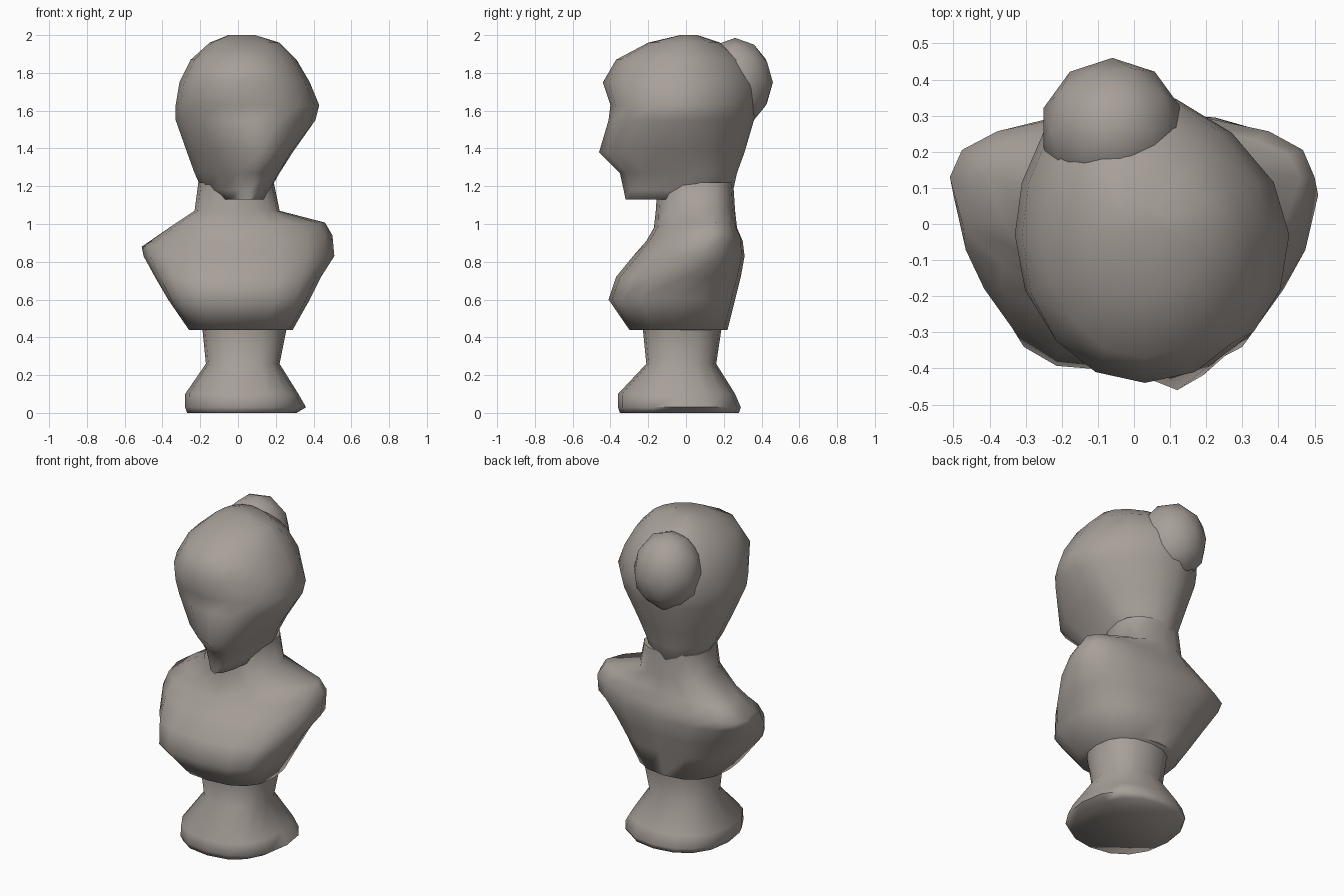
import bpy, bmesh, math

stone = bpy.data.materials.new("warm grey stone")
stone.diffuse_color = (0.39, 0.35, 0.32, 1)
SIDES = 16


def finish(name, bm):
    bmesh.ops.recalc_face_normals(bm, faces=bm.faces)
    for f in bm.faces:
        f.smooth = True
    me = bpy.data.meshes.new(name)
    bm.to_mesh(me)
    bm.free()
    me.materials.append(stone)
    ob = bpy.data.objects.new(name, me)
    bpy.context.collection.objects.link(ob)
    bpy.context.view_layer.objects.active = ob
    ob.select_set(True)
    bpy.ops.object.shade_smooth_by_angle(angle=math.radians(75))
    ob.select_set(False)
    return ob


def loft(name, rows, back_x=0.0, back_p=0.85):
    """Rows: z, x min, x max, y front, y back, y of widest point,
    x of front point, front pointedness, rise toward +x."""
    bm = bmesh.new()
    rings = []
    for z, x0, x1, y0, y1, ym, xf, p, rise in rows:
        xc, hw, ring = (x0 + x1) / 2, (x1 - x0) / 2, []
        for i in range(SIDES):
            a = 2 * math.pi * i / SIDES
            c, s = math.cos(a), math.sin(a)
            e, apex, tip = (p, xf, y0) if s < 0 else (back_p, back_x, y1)
            x = xc + hw * math.copysign(abs(c) ** e, c) + (apex - xc) * s * s
            y = ym + (tip - ym) * abs(s) ** e
            ring.append(bm.verts.new((x, y, z + rise * x)))
        rings.append(ring)
    for a, b in zip(rings, rings[1:]):
        for i in range(SIDES):
            j = (i + 1) % SIDES
            bm.faces.new((a[i], a[j], b[j], b[i]))
    bm.faces.new(rings[0])
    bm.faces.new(rings[-1])
    return finish(name, bm)


# Flared pedestal
loft("pedestal", [
    (0.00, -0.27, 0.31, -0.35, 0.28, -0.03, 0.03, 0.85, 0),
    (0.03, -0.28, 0.36, -0.36, 0.29, -0.03, 0.03, 0.85, 0),
    (0.10, -0.28, 0.32, -0.36, 0.26, -0.03, 0.03, 0.85, 0),
    (0.26, -0.17, 0.22, -0.21, 0.16, -0.03, 0.03, 0.85, 0),
    (0.46, -0.19, 0.26, -0.23, 0.19, -0.03, 0.03, 0.85, 0),
], back_x=0.03)

# Chest, shoulders and neck
loft("bust", [
    (0.44, -0.26, 0.29, -0.30, 0.22, -0.05, 0.00, 0.75, 0),
    (0.60, -0.37, 0.38, -0.41, 0.26, -0.05, -0.01, 0.62, 0),
    (0.72, -0.44, 0.44, -0.37, 0.29, 0.00, 0.00, 0.75, 0),
    (0.83, -0.50, 0.51, -0.28, 0.31, 0.08, 0.00, 0.90, 0),
    (0.91, -0.51, 0.50, -0.21, 0.30, 0.13, 0.00, 0.95, 0.06),
    (0.98, -0.40, 0.46, -0.17, 0.27, 0.13, 0.00, 1.00, 0.06),
    (1.07, -0.23, 0.22, -0.16, 0.26, 0.08, 0.00, 0.90, 0),
    (1.22, -0.21, 0.19, -0.15, 0.25, 0.08, 0.00, 0.90, 0),
])

# Head, turned slightly to one side: chin, nose ridge, hair crown
loft("head", [
    (1.13, -0.10, 0.14, -0.32, 0.20, 0.00, 0.06, 1.15, 0),
    (1.18, -0.19, 0.17, -0.33, 0.25, 0.08, 0.07, 1.25, 0),
    (1.27, -0.23, 0.22, -0.35, 0.27, 0.04, 0.09, 1.15, 0),
    (1.38, -0.27, 0.29, -0.46, 0.31, 0.00, 0.12, 1.20, 0),
    (1.55, -0.33, 0.41, -0.41, 0.36, -0.03, 0.09, 1.00, 0),
    (1.63, -0.33, 0.43, -0.40, 0.38, -0.03, 0.06, 0.92, 0),
    (1.75, -0.31, 0.38, -0.44, 0.38, -0.03, 0.03, 0.96, 0),
    (1.87, -0.25, 0.31, -0.37, 0.31, -0.02, 0.03, 0.97, 0),
    (1.96, -0.15, 0.22, -0.20, 0.18, 0.00, 0.03, 1.00, 0),
    (2.00, -0.05, 0.09, -0.03, 0.06, 0.00, 0.02, 1.00, 0),
], back_x=-0.03, back_p=1.08)

# Hair bun at the back
bm = bmesh.new()
bmesh.ops.create_icosphere(bm, subdivisions=2, radius=1)
bmesh.ops.scale(bm, vec=(0.20, 0.20, 0.235), verts=bm.verts)
bmesh.ops.translate(bm, vec=(-0.06, 0.26, 1.75), verts=bm.verts)
finish("hair_bun", bm)
